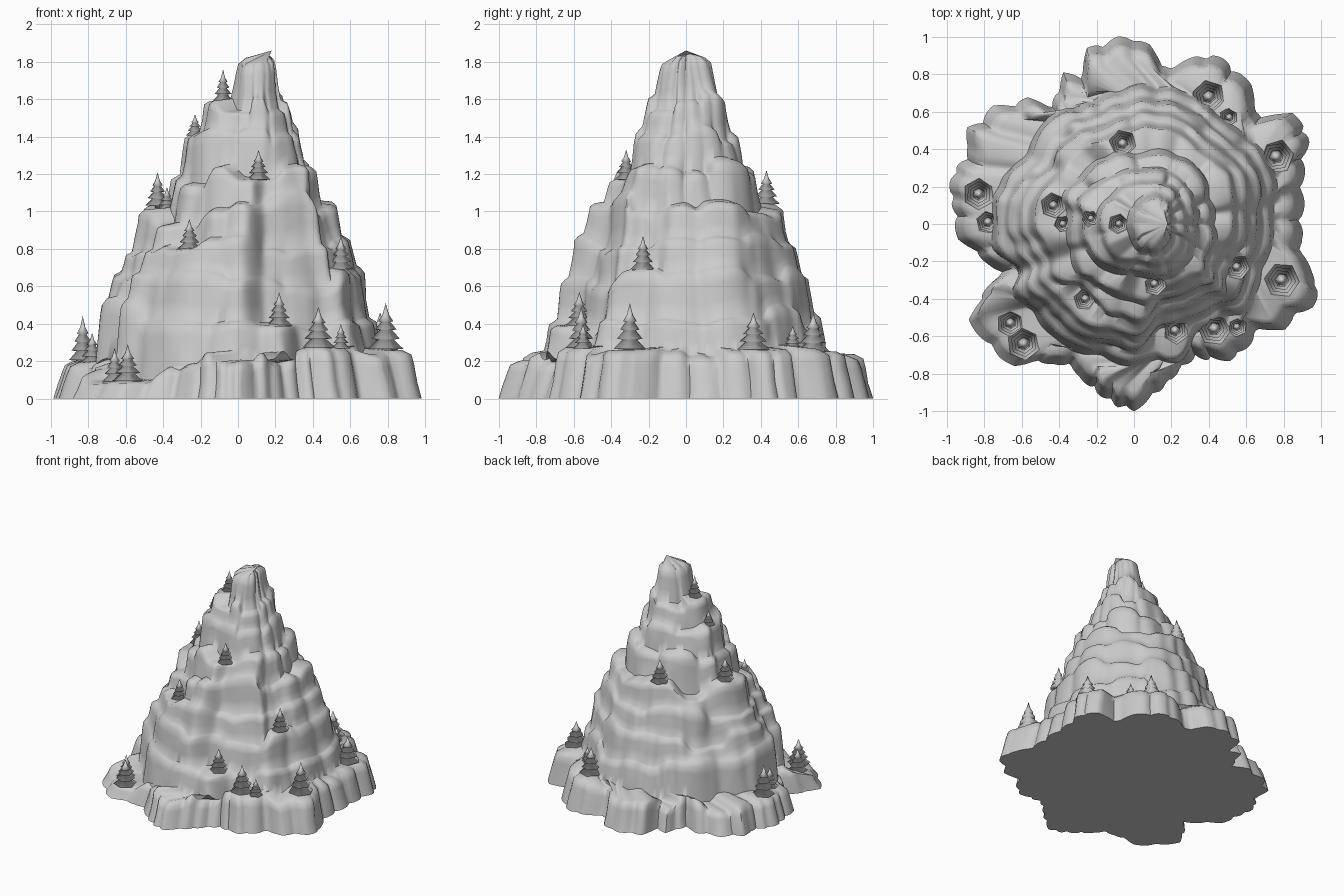
import bpy, bmesh, math, random
from mathutils import Vector, noise

cube = bpy.data.objects.get("Cube")
if cube:
    bpy.data.objects.remove(cube, do_unlink=True)

rng = random.Random(11)
TAU = math.tau
SEGMENTS = 288
PEAK_X = 0.12

stone = bpy.data.materials.new("stone grey")
stone.use_nodes = True
stone.diffuse_color = (0.6, 0.6, 0.6, 1)
bsdf = stone.node_tree.nodes["Principled BSDF"]
bsdf.inputs["Base Color"].default_value = stone.diffuse_color
bsdf.inputs["Roughness"].default_value = 0.8

# Foot outline: radius in hundredths every five degrees, from +x anticlockwise
FOOT = [90, 91, 92, 94, 97, 103, 106, 103, 89, 92, 97, 99, 100, 100, 95, 88, 86, 96,
        100, 100, 98, 97, 84, 89, 82, 77, 88, 91, 98, 99, 103, 98, 98, 101, 100, 97,
        96, 94, 87, 81, 76, 90, 102, 102, 102, 101, 99, 91, 86, 84, 86, 91, 94, 98,
        100, 94, 89, 84, 80, 79, 84, 89, 90, 89, 88, 98, 100, 105, 106, 98, 92, 90]

# Terraces: top height left and right, left, right, front and back reach, column count
TERRACES = [
    (.19, .25, -1, 1, 1, 1, 38),
    (.50, .41, -.74, .72, .73, .73, 15),
    (.63, .68, -.67, .68, .66, .66, 13),
    (.79, .87, -.62, .61, .59, .60, 12),
    (1.00, 1.06, -.54, .57, .51, .53, 11),
    (1.19, 1.21, -.36, .42, .41, .37, 9),
    (1.38, 1.47, -.30, .33, .28, .28, 8),
    (1.58, 1.58, -.18, .28, .22, .22, 7),
    (1.80, 1.83, .0, .26, .14, .14, 5),
]

# Trees: x, y, foot height, total height, radius, terrace they stand on
TREES = [
    (-.83, .16, .19, .25, .085, 0), (-.78, .01, .18, .17, .07, 0),
    (-.66, -.53, .08, .19, .075, 0), (-.59, -.64, .08, .21, .09, 0),
    (-.26, -.40, .79, .17, .065, 3), (.11, -.32, 1.16, .17, .065, 5),
    (.22, -.57, .38, .19, .075, 1), (.43, -.56, .26, .23, .09, 0),
    (.55, -.55, .26, .14, .055, 0), (.55, -.23, .68, .19, .07, 2),
    (.79, -.30, .25, .26, .095, 0), (.76, .36, .25, .21, .095, 0),
    (.40, .68, .24, .22, .09, 0), (.51, .57, .26, .13, .055, 0),
    (-.06, .43, 1.03, .19, .075, 4), (-.43, .10, 1.02, .19, .07, 4),
    (-.38, .0, 1.00, .13, .055, 4), (-.23, .03, 1.40, .12, .05, 6),
    (-.08, .0, 1.58, .18, .06, 7),
]


def foot_radius(angle):
    f = (angle % TAU) / TAU * len(FOOT)
    i = int(f)
    a, b = FOOT[i % len(FOOT)], FOOT[(i + 1) % len(FOOT)]
    return (a + (b - a) * (f - i)) / 100


def rock_columns(count):
    """Rounded columns around a ring; returns a function angle -> (bulge, reach, lift)."""
    widths = [rng.uniform(.5, 1.6) for _ in range(count)]
    total, start, spin = sum(widths), 0, rng.uniform(0, TAU)
    columns = []
    for w in widths:
        columns.append((start / total, w / total, rng.uniform(-.03, .03), rng.uniform(-1, 1)))
        start += w

    def sample(angle):
        f = ((angle + spin) % TAU) / TAU
        begin, width, reach, lift = [c for c in columns if c[0] <= f][-1]
        u = (f - begin) / width * 2 - 1
        return math.sqrt(max(0, 1 - .9 * u * u)), reach, lift
    return sample


def tree_pull(tree, angle, centre):
    """Distance of a tree from the centre and how far it shapes the rock at this angle."""
    dx, dy = tree[0] - centre, tree[1]
    dist = math.hypot(dx, dy)
    delta = abs((angle - math.atan2(dy, dx) + math.pi) % TAU - math.pi)
    t = delta * dist / (tree[4] + .02)
    return dist, max(0, min(1, (1.8 - t) / .8))


def terrace_shape(index, angle, columns):
    """Shoulder radius and top height of a terrace at an angle."""
    zl, zr, xl, xr, yf, yb, _ = TERRACES[index]
    c, s = math.cos(angle), math.sin(angle)
    bulge, reach, lift = columns(angle)
    top = zl + (zr - zl) * (1 + c) / 2
    if index == 0:
        radius = foot_radius(angle) * (.955 + .05 * bulge) - .06
        top += lift * .035 - (1 - bulge) * .04
    else:
        ex = xr - PEAK_X if c > 0 else PEAK_X - xl
        ey = yb if s > 0 else yf
        # Folds that run down through several terraces
        fold = noise.noise(Vector((c * 2.2, s * 2.2, index * .3))) * .07
        radius = (.93 + .08 * bulge + reach + fold) / math.hypot(c / ex, s / ey)
        # Ledges step most between the main directions
        stagger = .03 + .06 * abs(math.sin(2 * angle))
        top += (lift * stagger - (1 - bulge) * .04) * (.3 if index == 8 else 1)
    # Widen ledges below each tree and cut the rock back behind it
    centre = PEAK_X if index else 0
    for tree in TREES:
        dist, weight = tree_pull(tree, angle, centre)
        if weight and index == tree[5]:
            top += (tree[2] + .01 - top) * weight
        if weight and index and index <= tree[5]:
            radius += weight * max(0, dist + tree[4] * .7 + .02 - radius)
        elif weight and index > tree[5]:
            radius += weight * min(0, dist - .05 - radius)
    return radius, top


def soften(values, passes):
    """Average neighbours around a closed ring."""
    n = len(values)
    for _ in range(passes):
        values = [(values[i - 1] + 2 * values[i] + values[(i + 1) % n]) / 4 for i in range(n)]
    return values


def new_object(name, bm):
    bmesh.ops.recalc_face_normals(bm, faces=bm.faces)
    mesh = bpy.data.meshes.new(name)
    bm.to_mesh(mesh)
    bm.free()
    mesh.materials.append(stone)
    obj = bpy.data.objects.new(name, mesh)
    bpy.context.collection.objects.link(obj)
    return obj


def bridge(bm, low, high):
    n = len(low)
    for i in range(n):
        j = (i + 1) % n
        bm.faces.new((low[i], low[j], high[j], high[i]))


def cap(bm, ring, point):
    tip = bm.verts.new(point)
    for i in range(len(ring)):
        bm.faces.new((ring[i], ring[(i + 1) % len(ring)], tip))


def build_mountain():
    bm = bmesh.new()
    angles = [TAU * i / SEGMENTS for i in range(SEGMENTS)]
    rings = []
    edge = [.93 * foot_radius(a) - PEAK_X * math.cos(a) - .04 for a in angles]
    floor = [0.0] * SEGMENTS
    for index, terrace in enumerate(TERRACES):
        columns = rock_columns(terrace[-1])
        centre = PEAK_X if index else 0
        flare = {0: .06, 8: .04}.get(index, .03)
        shape = [terrace_shape(index, a, columns) for a in angles]
        radii = [r for r, _ in shape]
        if index:
            radii = [max(.03, min(r, e - flare - .012)) for r, e in zip(radii, edge)]
            radii = soften(radii, 4)
        tops = [max(t, f + .03) for (_, t), f in zip(shape, floor)]
        tops = soften(tops, 6 if index else 2)
        # Steep wall rounding over into the ledge
        for rise, spread in ((0, 1), (.35, .6), (.7, .25), (.9, 0), (1, -.8)):
            ring = []
            for a, r, f, t in zip(angles, radii, floor, tops):
                rad = max(.015, r + spread * flare)
                start = f + (.012 if index else 0)
                p = Vector((centre + rad * math.cos(a), rad * math.sin(a), start + (t - start) * rise))
                if rings:
                    p += noise.noise_vector(p * 7) * .01
                ring.append(bm.verts.new(p))
            rings.append(ring)
        if index:
            edge = [r - .8 * flare for r in radii]
        floor = tops
    for low, high in zip(rings, rings[1:]):
        bridge(bm, low, high)
    cap(bm, rings[-1], (PEAK_X + .06, 0, 1.86))
    cap(bm, rings[0], (0, 0, 0))
    mountain = new_object("mountain", bm)
    bpy.ops.object.select_all(action="DESELECT")
    mountain.select_set(True)
    bpy.context.view_layer.objects.active = mountain
    bpy.ops.object.shade_smooth_by_angle(angle=math.radians(60))


def build_tree(number, x, y, z, height, radius):
    bm = bmesh.new()
    # Trunk, then four skirts that narrow upwards
    profile = [(.2, -.06), (.2, .05)]
    for size, low, high in ((1, .06, .25), (.8, .27, .44), (.6, .46, .61), (.42, .63, .76)):
        profile += [(size, low), (size * .45, high)]
    spin = rng.uniform(0, TAU)
    rings = []
    for size, level in profile:
        rings.append([bm.verts.new((x + radius * size * math.cos(spin + TAU * k / 6),
                                    y + radius * size * math.sin(spin + TAU * k / 6),
                                    z + height * level)) for k in range(6)])
    for low, high in zip(rings, rings[1:]):
        bridge(bm, low, high)
    cap(bm, rings[-1], (x, y, z + height))
    bm.faces.new(rings[0])
    tree = new_object(f"pine_tree_{number}", bm)
    for face in tree.data.polygons:
        face.use_smooth = True


build_mountain()
for number, (x, y, z, height, radius, _) in enumerate(TREES, 1):
    build_tree(number, x, y, z, height, radius)
